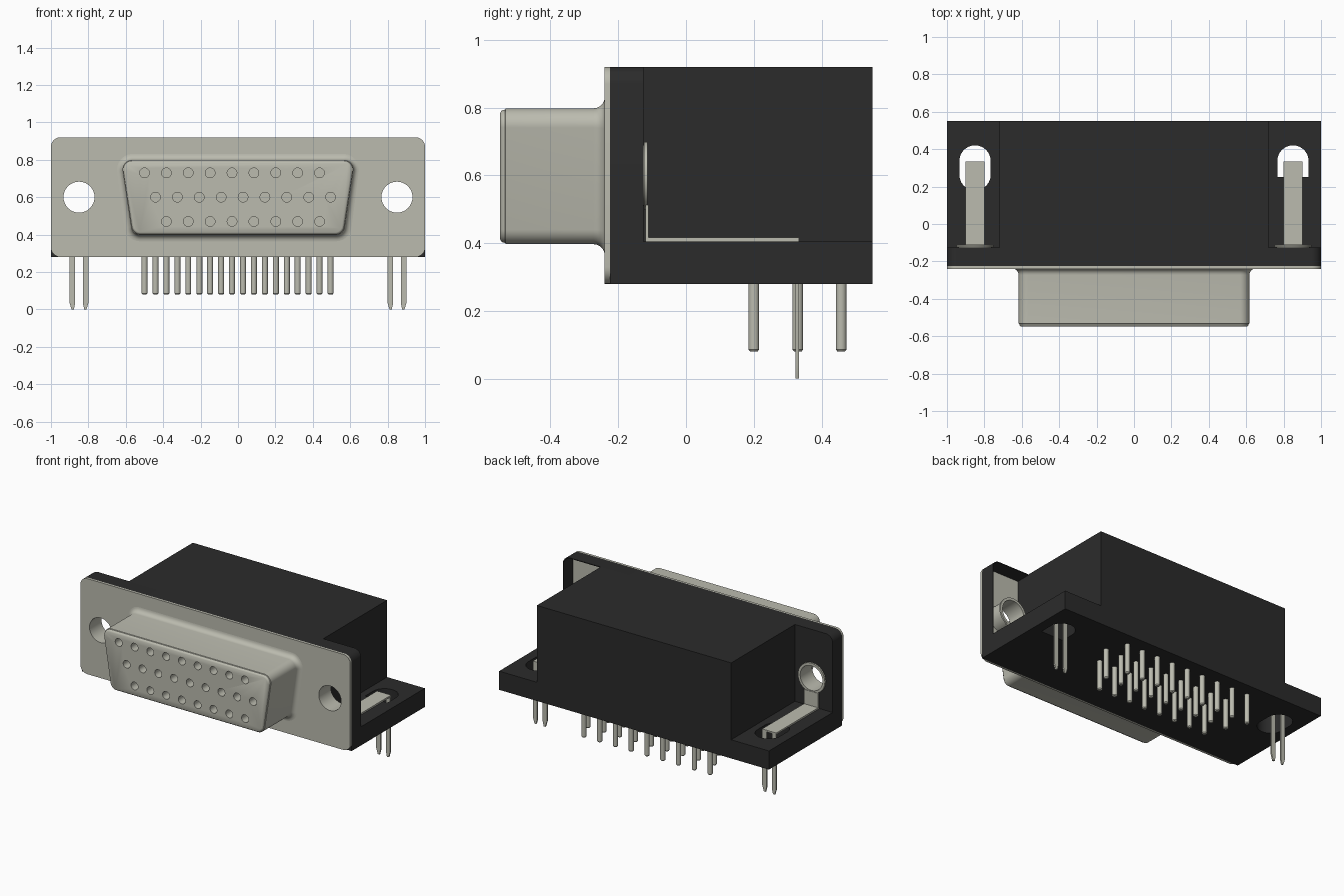
import bpy, bmesh, math
from mathutils import Vector, Matrix

cube = bpy.data.objects.get("Cube")
if cube:
    bpy.data.objects.remove(cube, do_unlink=True)


def material(name, rgb, rough, metal=0.0):
    m = bpy.data.materials.new(name)
    m.use_nodes = True
    m.diffuse_color = (*rgb, 1)
    bsdf = next(n for n in m.node_tree.nodes if n.type == 'BSDF_PRINCIPLED')
    bsdf.inputs["Base Color"].default_value = (*rgb, 1)
    bsdf.inputs["Roughness"].default_value = rough
    return m


METAL = material("warm grey metal", (0.50, 0.50, 0.43), 0.4)
PLASTIC = material("black plastic", (0.024, 0.024, 0.024), 0.6)


def finish(name, bm, mat, angle=35):
    bmesh.ops.recalc_face_normals(bm, faces=bm.faces)
    me = bpy.data.meshes.new(name)
    bm.to_mesh(me)
    bm.free()
    me.materials.append(mat)
    ob = bpy.data.objects.new(name, me)
    bpy.context.collection.objects.link(ob)
    smooth(ob, angle)
    return ob


def smooth(ob, angle=35):
    bpy.ops.object.select_all(action='DESELECT')
    ob.select_set(True)
    bpy.context.view_layer.objects.active = ob
    bpy.ops.object.shade_smooth_by_angle(angle=math.radians(angle))


def rounded(pts, radii, seg=6):
    """Round each corner of a convex polygon with an arc."""
    out = []
    n = len(pts)
    for i, r in enumerate(radii):
        p = Vector(pts[i])
        if r <= 0:
            out.append(p)
            continue
        a = (Vector(pts[i - 1]) - p).normalized()
        b = (Vector(pts[(i + 1) % n]) - p).normalized()
        half = a.angle(b) / 2
        c = p + (a + b).normalized() * r / math.sin(half)
        s = p + a * r / math.tan(half) - c
        e = p + b * r / math.tan(half) - c
        for k in range(seg + 1):
            t = k / seg
            out.append(c + (s * (1 - t) + e * t).normalized() * r)
    return out


def loft(bm, rings):
    """Skin closed rings of 3D points and cap both ends."""
    rows = [[bm.verts.new(p) for p in ring] for ring in rings]
    n = len(rows[0])
    for r0, r1 in zip(rows, rows[1:]):
        for i in range(n):
            j = (i + 1) % n
            bm.faces.new((r0[i], r0[j], r1[j], r1[i]))
    bm.faces.new(rows[0])
    bm.faces.new(rows[-1])


def prism_y(bm, outline, y0, y1):
    loft(bm, [[(p[0], y, p[1]) for p in outline] for y in (y0, y1)])


def prism_z(bm, outline, z0, z1):
    loft(bm, [[(p[0], p[1], z) for p in outline] for z in (z0, z1)])


def rect(x0, x1, v0, v1):
    return [(x0, v0), (x1, v0), (x1, v1), (x0, v1)]


def circle(x, v, r, n=32):
    return [(x + r * math.cos(2 * math.pi * k / n), v + r * math.sin(2 * math.pi * k / n)) for k in range(n)]


def cut(ob, bm):
    """Subtract the bmesh from the object and bake the result."""
    cutter = finish("cutter", bm, ob.data.materials[0])
    cutter.hide_render = True
    mod = ob.modifiers.new("cut", 'BOOLEAN')
    mod.operation, mod.solver, mod.object = 'DIFFERENCE', 'EXACT', cutter
    bpy.context.view_layer.objects.active = ob
    bpy.ops.object.modifier_apply(modifier=mod.name)
    bpy.data.objects.remove(cutter, do_unlink=True)
    smooth(ob)


SX, HZ, HR = 0.85, 0.60, 0.083          # mounting hole position and radius
Z0, Z1, ZB = 0.28, 0.92, 0.405          # body bottom, body top, base top
YF, YB, YE = -0.225, -0.125, 0.55       # flange front, flange back, rear

# Plastic flange with rounded top corners
bm = bmesh.new()
prism_y(bm, rounded(rect(-1, 1, Z0, Z1), (0, 0, 0.05, 0.05)), YF, YB)
flange = finish("flange", bm, PLASTIC)
bm = bmesh.new()
prism_y(bm, circle(-SX, HZ, HR + 0.008), YF - 0.1, YB + 0.1)
# one end is an open pocket showing the back of the face plate
prism_y(bm, rounded(rect(0.72, 0.995, ZB, Z1 - 0.005), (0, 0, 0.045, 0)), YF - 0.1, YB + 0.1)
cut(flange, bm)

# Main block
bm = bmesh.new()
prism_y(bm, rect(-0.72, 0.72, ZB, Z1), YB, YE)
finish("main_block", bm, PLASTIC)

# Base with slots for the board locks
bm = bmesh.new()
prism_y(bm, rect(-1, 1, Z0, ZB), YB, YE)
base = finish("base", bm, PLASTIC)
bm = bmesh.new()
for x, y0, r0 in ((-SX, 0.18, 0.08), (SX, 0.25, 0)):
    slot = rounded(rect(x - 0.083, x + 0.083, y0, 0.42), (r0, r0, 0.08, 0.08))
    prism_z(bm, slot, Z0 - 0.1, ZB + 0.1)
cut(base, bm)

# Metal face plate
bm = bmesh.new()
prism_y(bm, rounded(rect(-1, 1, Z0, Z1), (0.05,) * 4), -0.24, YF)
plate = finish("face_plate", bm, METAL)
bm = bmesh.new()
for x in (-SX, SX):
    prism_y(bm, circle(x, HZ, HR), -0.4, 0)
cut(plate, bm)


# D-shaped shell: flared root, straight walls, softly rounded tip
def d_ring(y, o):
    pts = [(-0.565 - o, 0.397 - o), (0.565 + o, 0.397 - o), (0.625 + o, 0.798 + o), (-0.625 - o, 0.798 + o)]
    return [(p.x, y, p.y) for p in rounded(pts, (0.05 + o,) * 4, 8)]


F = 0.033
sections = [(-0.24 - F * (1 - math.cos(a)), F * (1 - math.sin(a)))
            for a in [math.pi / 2 * k / 6 for k in range(7)]]
sections += [(-0.532, 0), (-0.534, -0.004), (-0.54, -0.005), (-0.545, -0.008), (-0.549, -0.015)]
bm = bmesh.new()
loft(bm, [d_ring(y, o) for y, o in sections])
shell = finish("shell", bm, METAL)

# Contact layout: height of socket row, rear position of its pins, first x, count
PITCH = 0.117
ROWS = ((0.73, 0.458, -0.50, 9), (0.60, 0.33, -0.441, 9), (0.47, 0.20, -0.383, 8))
bm = bmesh.new()
for z, y, x0, n in ROWS:
    for i in range(n):
        prism_y(bm, circle(x0 + i * PITCH, z, 0.026, 20), -0.7, -0.45)
cut(shell, bm)

# Solder pins with chamfered ends
bm = bmesh.new()
for z, y, x0, n in ROWS:
    for i in range(n):
        loft(bm, [[(p[0], p[1], h) for p in circle(x0 + i * PITCH, y, r, 16)]
                  for h, r in ((0.08, 0.011), (0.086, 0.016), (0.30, 0.016))])
finish("solder_pins", bm, METAL)

# Board locks: sleeve, ring, stem, strap and two tapered prongs on each side
for side, x in (("right", -SX), ("left", SX)):
    bm = bmesh.new()
    tube = [[(p[0], y, p[1]) for p in circle(x, HZ, r)]
            for r, y in ((HR, -0.226), (HR + 0.007, -0.226), (HR + 0.007, -0.124),
                         (0.1, -0.124), (0.1, -0.113), (HR, -0.113), (HR, -0.226))]
    rows = [[bm.verts.new(p) for p in ring] for ring in tube[:-1]]
    for a, b in zip(rows, rows[1:] + rows[:1]):
        for i in range(32):
            j = (i + 1) % 32
            bm.faces.new((a[i], a[j], b[j], b[i]))
    finish(side + "_lock_sleeve", bm, METAL)

    bm = bmesh.new()
    prism_y(bm, rect(x - 0.052, x + 0.052, ZB, 0.512), -0.120, -0.110)
    prism_z(bm, rect(x - 0.052, x + 0.052, -0.118, 0.333), ZB, 0.416)
    for s in (-1, 1):
        prong = [(x + s * 0.021, 0.41), (x + s * 0.021, 0.03), (x + s * 0.028, 0.0),
                 (x + s * 0.040, 0.0), (x + s * 0.052, 0.04), (x + s * 0.052, 0.41)]
        prism_y(bm, prong, 0.323, 0.333)
    finish(side + "_board_lock", bm, METAL, 20)
